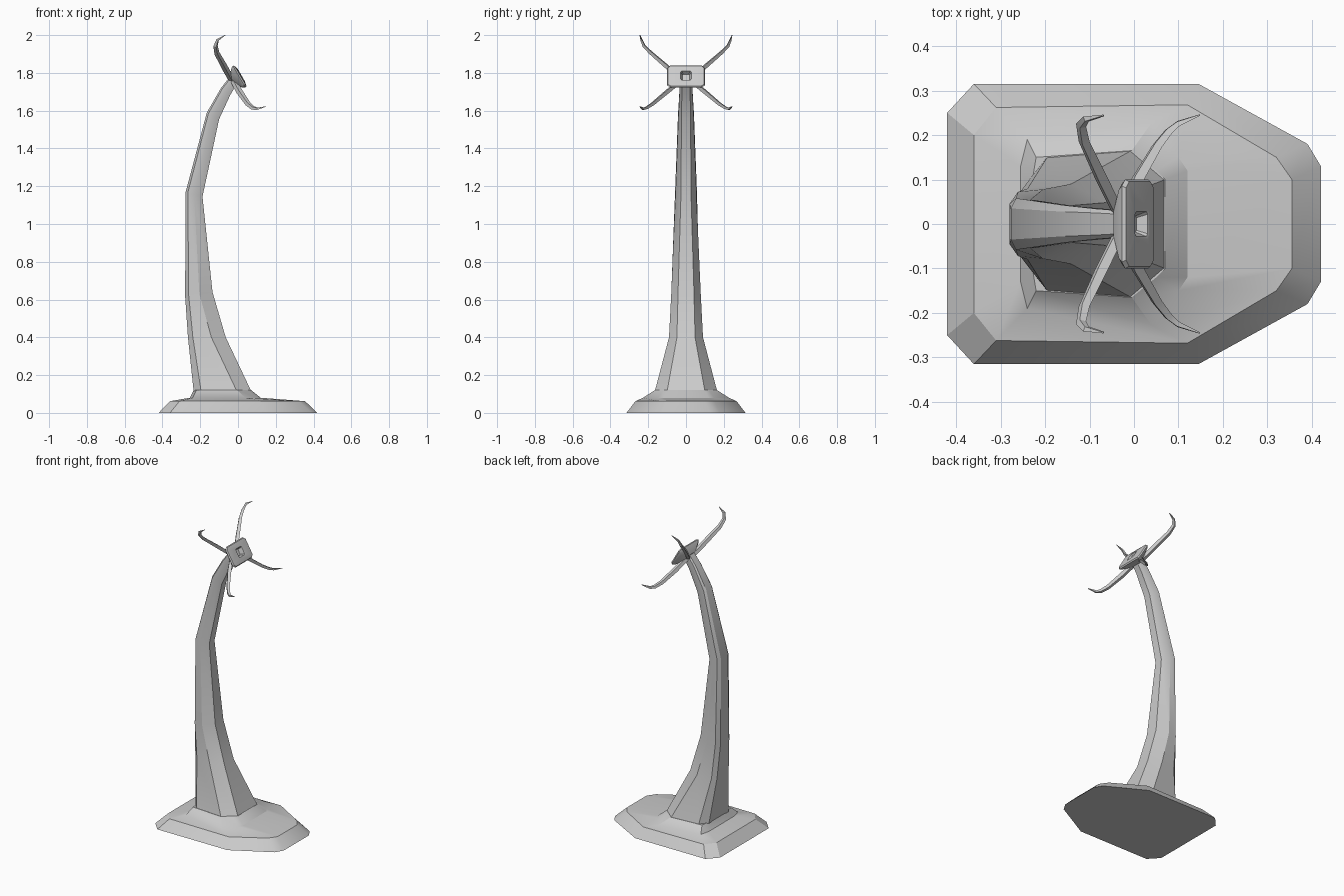
import bpy, bmesh, math
from mathutils import Vector

if "Cube" in bpy.data.objects:
    bpy.data.objects.remove(bpy.data.objects["Cube"])


def loft(name, rings):
    """Skin a list of equal-length point rings and cap both ends."""
    bm = bmesh.new()
    loops = [[bm.verts.new(p) for p in r] for r in rings]
    n = len(rings[0])
    for a, b in zip(loops, loops[1:]):
        for i in range(n):
            j = (i + 1) % n
            bm.faces.new((a[i], a[j], b[j], b[i]))
    bm.faces.new(loops[0][::-1])
    bm.faces.new(loops[-1])
    bmesh.ops.recalc_face_normals(bm, faces=bm.faces)
    me = bpy.data.meshes.new(name)
    bm.to_mesh(me)
    bm.free()
    ob = bpy.data.objects.new(name, me)
    bpy.context.collection.objects.link(ob)
    bpy.context.view_layer.objects.active = ob
    ob.select_set(True)
    bpy.ops.object.shade_smooth_by_angle(angle=math.radians(25))
    ob.select_set(False)
    return ob


def mirrored(half):
    """Close a half ring (y > 0) with its mirror image."""
    return [Vector(p) for p in half] + [Vector((p[0], -p[1], p[2])) for p in reversed(half)]


# Foot: stepped, chamfered slab
foot = [
    (0.00, [(-.42, .25), (-.36, .315), (.145, .315), (.39, .18), (.42, .13)]),
    (0.062, [(-.36, .20), (-.31, .262), (.12, .268), (.32, .15), (.355, .10)]),
    (0.08, [(-.255, .13), (-.24, .19), (.04, .228), (.10, .15), (.12, .12)]),
    (0.12, [(-.235, .06), (-.22, .15), (-.005, .165), (.05, .12), (.07, .10)]),
]
loft("foot", [mirrored([(x, y, z) for x, y in pts]) for z, pts in foot])

# Stem: back xz, front xz, half widths (back, back side, middle, front), middle fraction
stem = [
    ((-.235, .115), (.07, .115), (.10, .150, .165, .10), .75),
    ((-.265, .40), (-.065, .40), (.06, .080, .090, .048), .62),
    ((-.28, .62), (-.135, .64), (.045, .072, .078, .042), .52),
    ((-.277, 1.17), (-.188, 1.145), (.035, .058, .055, .027), .5),
    ((-.165, 1.59), (-.10, 1.555), (.028, .042, .040, .024), .5),
    ((-.09, 1.72), (-.04, 1.685), (.025, .034, .034, .022), .5),
    ((-.035, 1.79), (.0, 1.75), (.022, .030, .030, .02), .5),
]
rings = []
for b, f, w, t in stem:
    b, f = Vector((b[0], 0, b[1])), Vector((f[0], 0, f[1]))
    rings.append(mirrored([b.lerp(f, s) + Vector((0, y, 0))
                           for s, y in zip((0, .13, t, 1), w)]))
loft("stem", rings)

# Head: tilted plate with a recessed socket
N = Vector((.86, 0, .5)).normalized()
V = Vector((-.5, 0, .86)).normalized()
CENTRE = Vector((.008, 0, 1.781))


def head_ring(hy, hv, d):
    c = .22 * min(hy, hv)
    half = [(hy - c, hv), (hy, hv - c), (hy, c - hv), (hy - c, -hv)]
    return mirrored([CENTRE + V * v + N * d + Vector((0, y, 0)) for y, v in half])


loft("head_plate", [head_ring(*r) for r in (
    (.035, .03, -.045), (.09, .06, -.014), (.10, .067, -.002), (.095, .062, .006),
    (.034, .034, .012), (.028, .028, .010), (.018, .02, -.015))])

# Claws: tapered four-sided hooks, mirrored left and right
claws = {
    "upper_claw": [(-.035, .025, 1.765), (-.072, .10, 1.832), (-.112, .185, 1.905),
                   (-.119, .222, 1.942), (-.108, .236, 1.975), (-.068, .244, 2.0)],
    "lower_claw": [(-.025, .025, 1.76), (.008, .10, 1.70), (.052, .175, 1.637),
                   (.078, .208, 1.615), (.10, .226, 1.609), (.148, .245, 1.622)],
}
widths = (.016, .017, .014, .012, .009, .002)
for name, path in claws.items():
    for tag, side in (("right", 1), ("left", -1)):
        pts = [Vector((x, y * side, z)) for x, y, z in path]
        rings = []
        for i, (p, w) in enumerate(zip(pts, widths)):
            t = (pts[min(i + 1, len(pts) - 1)] - pts[max(i - 1, 0)]).normalized()
            s = t.cross(N).normalized()
            u = s.cross(t)
            rings.append([p + s * w * .75, p + u * w, p - s * w * .75, p - u * w])
        loft(f"{name}_{tag}", rings)
